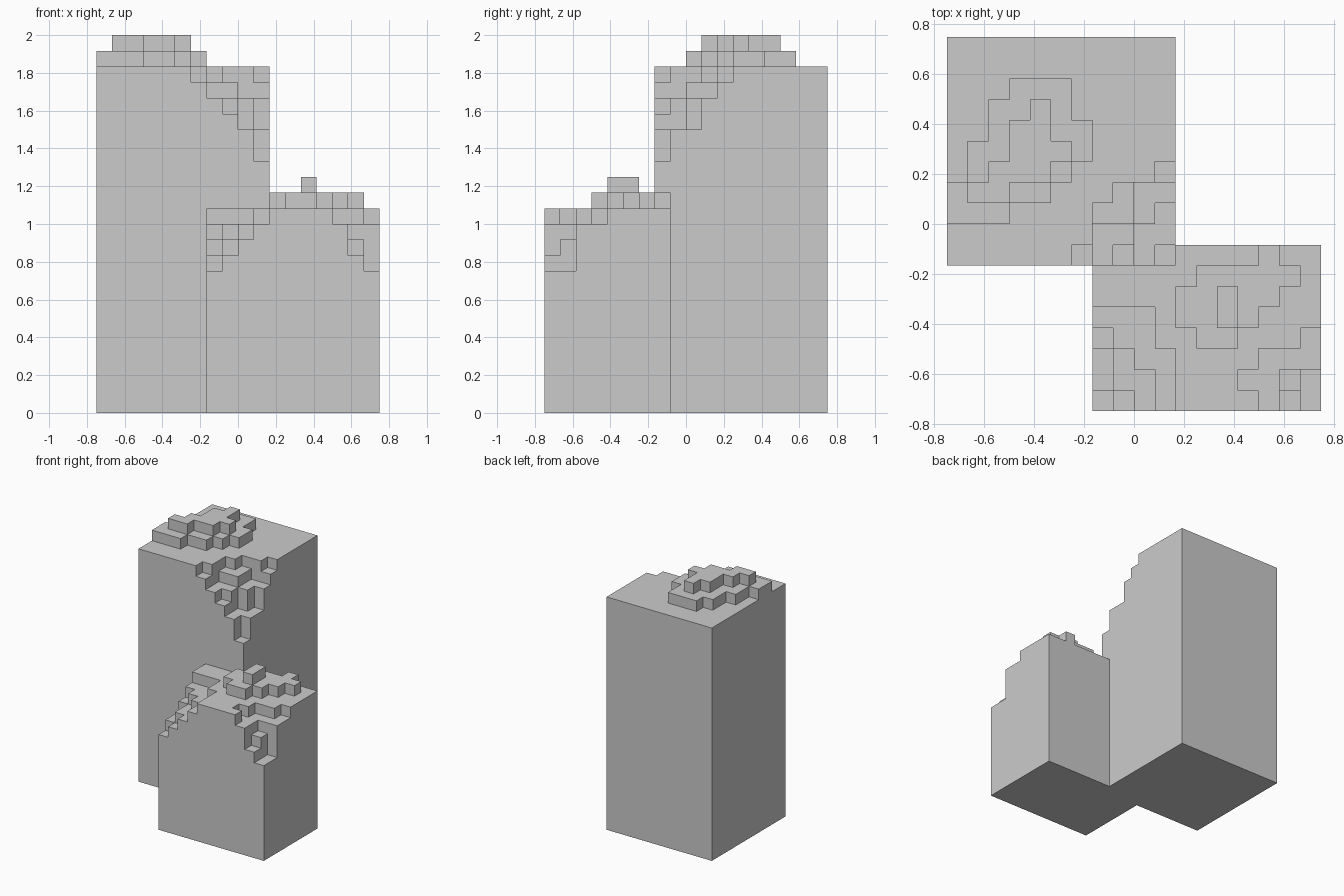
import bpy, bmesh, math

if "Cube" in bpy.data.objects:
    bpy.data.objects.remove(bpy.data.objects["Cube"])

U = 1 / 12                      # one grid step
N = 18                          # footprint is 18 x 18 steps
height = {}


def stack(level, *rects):
    """Set the height of inclusive cell ranges (x0, x1, y0, y1)."""
    for x0, x1, y0, y1 in rects:
        for x in range(x0, x1 + 1):
            for y in range(y0, y1 + 1):
                height[x, y] = level


# Main masses: low block, then tall tower
stack(13, (7, 17, 0, 7))
stack(22, (0, 10, 7, 17))

# Mound on top of the tower
stack(23, (3, 5, 15, 15), (2, 5, 14, 14), (2, 6, 13, 13), (1, 6, 12, 12),
      (1, 5, 11, 11), (0, 4, 10, 10), (0, 2, 9, 9))
stack(24, (4, 4, 14, 14), (3, 4, 13, 13), (3, 5, 12, 12), (2, 4, 11, 11),
      (1, 2, 10, 10))

# Worn front corner of the tower
stack(21, (6, 10, 7, 7), (7, 10, 8, 9), (8, 10, 10, 10), (10, 10, 11, 11))
stack(20, (7, 10, 7, 8), (9, 10, 9, 10))
stack(19, (8, 10, 7, 7))
stack(18, (9, 10, 7, 8), (10, 10, 9, 9))
stack(16, (10, 10, 7, 7))

# Mound on top of the low block
stack(14, (15, 15, 7, 7), (12, 16, 6, 6), (11, 15, 5, 5), (11, 14, 4, 4),
      (12, 13, 3, 3))
stack(15, (13, 13, 4, 5))

# Worn front left corner of the low block
stack(12, (7, 9, 3, 4), (7, 10, 0, 2))
stack(11, (7, 7, 3, 3), (7, 8, 2, 2), (7, 9, 0, 1))
stack(10, (7, 7, 1, 2), (7, 8, 0, 0))
stack(9, (7, 7, 0, 0))

# Worn front right corner of the low block
stack(12, (17, 17, 3, 3), (15, 17, 0, 2), (14, 14, 1, 1))
stack(11, (16, 16, 1, 1))
stack(10, (16, 16, 0, 0))
stack(9, (17, 17, 0, 1))

# Skin the columns into one closed shell
bm = bmesh.new()


def quad(*pts):
    bm.faces.new([bm.verts.new(((x - N / 2) * U, (y - N / 2) * U, z * U))
                  for x, y, z in pts])


for (x, y), h in height.items():
    corners = [(x, y), (x + 1, y), (x + 1, y + 1), (x, y + 1)]
    quad(*[(a, b, h) for a, b in corners])
    quad(*[(a, b, 0) for a, b in reversed(corners)])
    for k, (dx, dy) in enumerate(((0, -1), (1, 0), (0, 1), (-1, 0))):
        p, q = corners[k], corners[(k + 1) % 4]
        for z in range(height.get((x + dx, y + dy), 0), h):
            quad((*p, z), (*q, z), (*q, z + 1), (*p, z + 1))

bmesh.ops.remove_doubles(bm, verts=bm.verts, dist=1e-4)
bmesh.ops.dissolve_limit(bm, angle_limit=math.radians(1),
                         verts=bm.verts, edges=bm.edges)
mesh = bpy.data.meshes.new("stepped_pillars")
bm.to_mesh(mesh)
bm.free()
bpy.context.collection.objects.link(
    bpy.data.objects.new("stepped_pillars", mesh))
